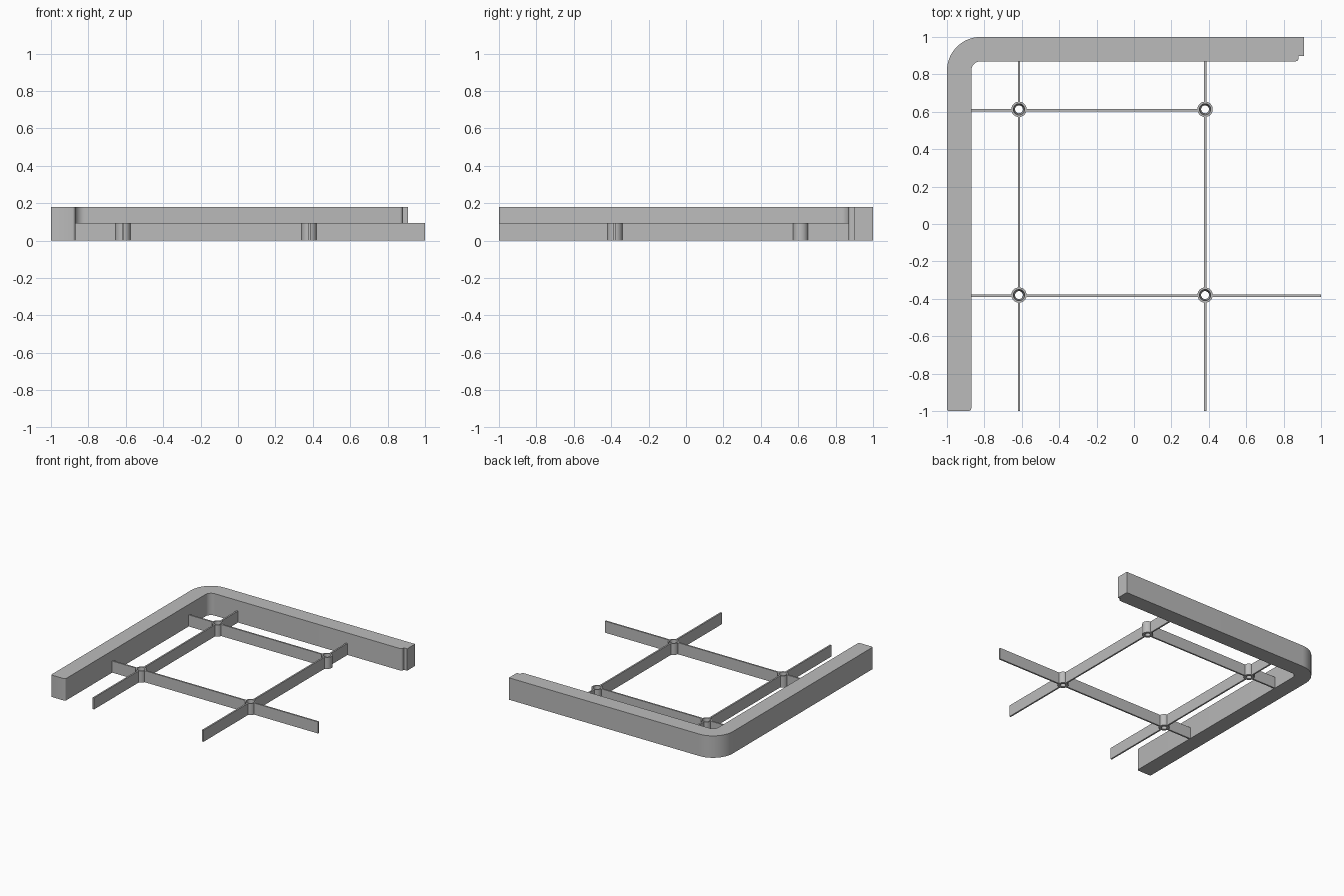
import bpy, bmesh
from math import sin, cos, pi, radians

cube = bpy.data.objects.get("Cube")
if cube:
    bpy.data.objects.remove(cube, do_unlink=True)

grey = bpy.data.materials.new("matte_grey")
grey.use_nodes = True
COLOUR = (0.5, 0.5, 0.5, 1)
grey.diffuse_color = COLOUR
grey.node_tree.nodes["Principled BSDF"].inputs["Base Color"].default_value = COLOUR

FRAME_H, RIB_H, RIB_T = 0.18, 0.095, 0.013
BOSS_R, HOLE_TOP, HOLE_LOW = 0.041, 0.03, 0.021
INNER = 0.87
XS, YS = (-0.615, 0.38), (0.613, -0.38)


def finish(name, bm):
    bmesh.ops.recalc_face_normals(bm, faces=bm.faces)
    mesh = bpy.data.meshes.new(name)
    bm.to_mesh(mesh)
    bm.free()
    mesh.materials.append(grey)
    obj = bpy.data.objects.new(name, mesh)
    bpy.context.collection.objects.link(obj)
    bpy.ops.object.select_all(action='DESELECT')
    obj.select_set(True)
    bpy.context.view_layer.objects.active = obj
    bpy.ops.object.shade_smooth_by_angle(angle=radians(30))
    return obj


def prism(name, outline, height):
    bm = bmesh.new()
    face = bm.faces.new([bm.verts.new((x, y, 0)) for x, y in outline])
    top = bmesh.ops.extrude_face_region(bm, geom=[face])["geom"]
    verts = [v for v in top if isinstance(v, bmesh.types.BMVert)]
    bmesh.ops.translate(bm, verts=verts, vec=(0, 0, height))
    return finish(name, bm)


def arc(cx, cy, r, start, end, steps):
    angles = [radians(start + (end - start) * i / steps) for i in range(steps + 1)]
    return [(cx + r * cos(a), cy + r * sin(a)) for a in angles]


# L-shaped border with a rounded corner and a notched end
outline = arc(-0.82, 0.82, 0.18, 180, 90, 20)
outline += [(0.91, 1), (0.91, 0.897), (0.88, 0.897)]
outline += arc(0.865, 0.885, 0.015, 0, -90, 4)
outline += arc(-0.82, 0.82, 0.05, 90, 180, 12)
outline += arc(-0.885, -0.985, 0.015, 0, -90, 4)
outline += arc(-0.99, -0.99, 0.01, -90, -180, 3)
prism("border", outline, FRAME_H)


def rib(name, fixed, a, b, along_x):
    lo, hi = fixed - RIB_T / 2, fixed + RIB_T / 2
    pts = [(a, lo), (b, lo), (b, hi), (a, hi)]
    prism(name, pts if along_x else [(y, x) for x, y in pts], RIB_H)


# Ribs, broken at each boss so the holes stay open
def rib_run(name, fixed, stops, start, end, along_x):
    edge = BOSS_R - 0.003
    cuts = [start]
    for s in sorted(stops):
        cuts += [s - edge, s + edge]
    if end is not None:
        cuts.append(end)
    for i in range(len(cuts) // 2):
        rib(f"{name}_{i + 1}", fixed, cuts[2 * i], cuts[2 * i + 1], along_x)


rib_run("back_rib", YS[0] - 0.004, XS, -INNER, None, True)
rib_run("front_rib", YS[1] - 0.004, XS, -INNER, 1, True)
rib_run("right_rib", XS[0], YS, -1, INNER, False)
rib_run("left_rib", XS[1], YS, -1, INNER, False)


# Hollow screw bosses with tapered holes
def boss(name, x, y, sides=32):
    bm = bmesh.new()
    profile = [(BOSS_R, 0), (BOSS_R, RIB_H), (HOLE_TOP, RIB_H), (HOLE_LOW, 0)]
    rings = []
    for r, z in profile:
        rings.append([bm.verts.new((x + r * cos(2 * pi * i / sides),
                                    y + r * sin(2 * pi * i / sides), z))
                      for i in range(sides)])
    for k, ring in enumerate(rings):
        nxt = rings[(k + 1) % len(rings)]
        for i in range(sides):
            j = (i + 1) % sides
            bm.faces.new((ring[i], ring[j], nxt[j], nxt[i]))
    finish(name, bm)


for x, side in zip(XS, ("right", "left")):
    for y, end in zip(YS, ("back", "front")):
        boss(f"{end}_{side}_boss", x, y)
